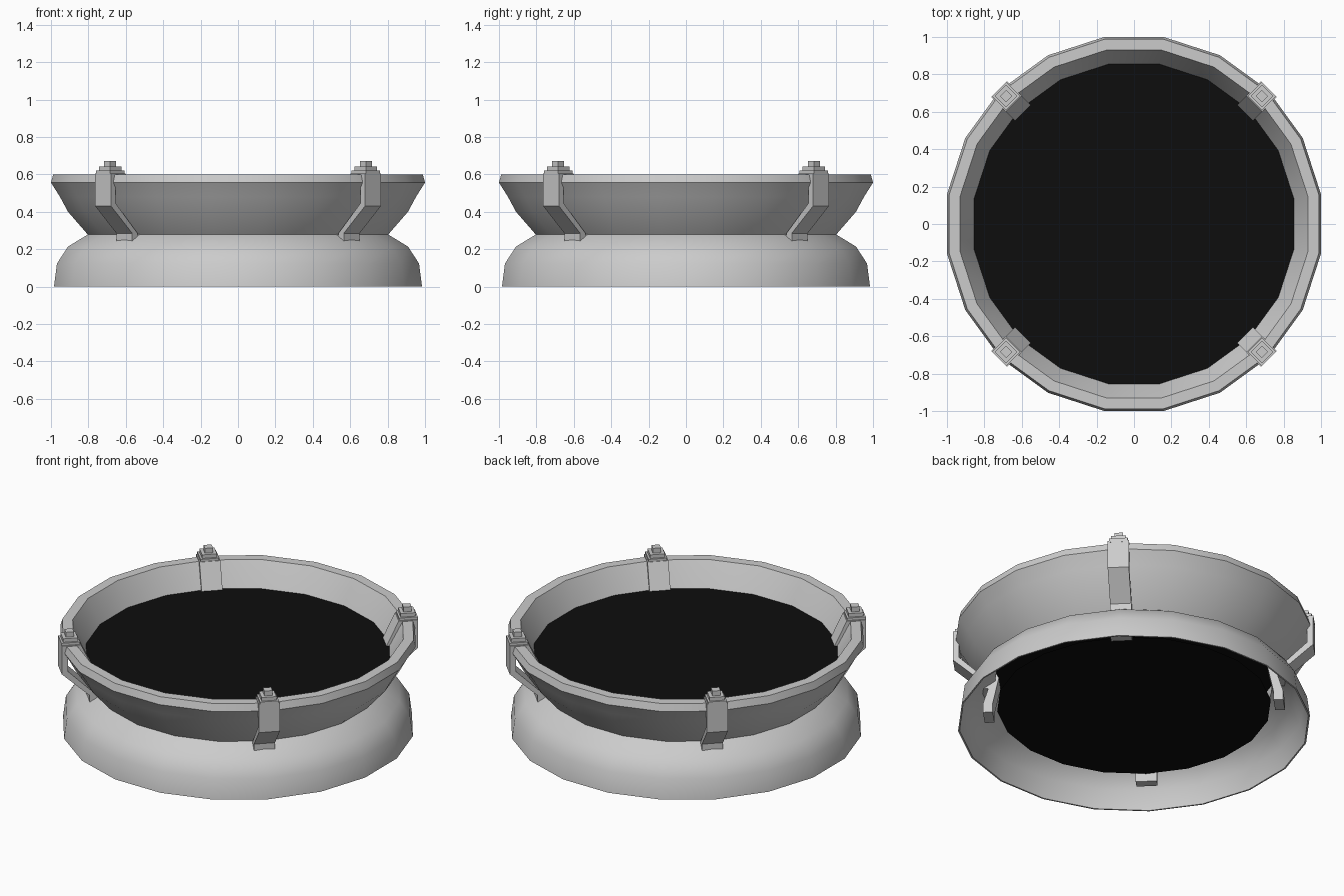
import bpy, bmesh, math
from mathutils import Matrix

if "Cube" in bpy.data.objects:
    bpy.data.objects.remove(bpy.data.objects["Cube"])

SIDES = 20
FLAT = 1 / math.cos(math.pi / SIDES)  # flat radius -> corner radius


def finish(bm, name, smooth=None, mat=None):
    bmesh.ops.recalc_face_normals(bm, faces=bm.faces)
    me = bpy.data.meshes.new(name)
    bm.to_mesh(me)
    bm.free()
    ob = bpy.data.objects.new(name, me)
    bpy.context.collection.objects.link(ob)
    if mat:
        me.materials.append(mat)
    if smooth:
        bpy.ops.object.select_all(action='DESELECT')
        ob.select_set(True)
        bpy.context.view_layer.objects.active = ob
        bpy.ops.object.shade_smooth_by_angle(angle=math.radians(smooth))
    return ob


def ring_point(r, z, i):
    a = math.tau * (i + 0.5) / SIDES
    return (r * FLAT * math.cos(a), r * FLAT * math.sin(a), z)


def lathe(name, profile, smooth):
    bm = bmesh.new()
    rings = [[bm.verts.new(ring_point(r, z, i)) for i in range(SIDES)] for r, z in profile]
    for a, b in zip(rings, rings[1:] + rings[:1]):
        for i in range(SIDES):
            j = (i + 1) % SIDES
            bm.faces.new((a[i], a[j], b[j], b[i]))
    return finish(bm, name, smooth)


def disc(name, r, z, mat):
    bm = bmesh.new()
    bm.faces.new([bm.verts.new(ring_point(r, z, i)) for i in range(SIDES)])
    return finish(bm, name, mat=mat)


# Waisted ring: flared base, narrow neck, flared rim
lathe("waisted_ring", [
    (0.984, 0), (0.968, 0.123), (0.909, 0.214), (0.803, 0.278),
    (0.909, 0.40), (0.952, 0.48), (1.0, 0.556), (0.988, 0.60),
    (0.93, 0.60), (0.855, 0.455), (0.78, 0.28),
    (0.89, 0.205), (0.952, 0.118), (0.975, 0)], 40)

# Black panels closing the opening
black = bpy.data.materials.new("black")
black.diffuse_color = (0.004, 0.004, 0.004, 1)
black.use_nodes = True
black.node_tree.nodes["Principled BSDF"].inputs["Base Color"].default_value = black.diffuse_color
disc("upper_panel", 0.857, 0.455, black)
disc("lower_panel", 0.765, 0.117, black)

# Clamp side profile (radius, height): strap hooked over the rim with two feet
STRAP = [
    (0.86, 0.235), (0.86, 0.285), (1.02, 0.43), (1.02, 0.605), (0.91, 0.605),
    (0.84, 0.455), (0.76, 0.30), (0.795, 0.135), (0.795, 0.08), (0.85, 0.08),
    (0.85, 0.135), (0.80, 0.30), (0.885, 0.455), (0.94, 0.58), (0.985, 0.58),
    (0.985, 0.445), (0.82, 0.285), (0.81, 0.235)]
# Stacked square washer, nut and bolt end: (side, bottom, top)
STACK = [(0.107, 0.595, 0.62), (0.085, 0.62, 0.642), (0.046, 0.642, 0.672)]


def clamp(index):
    turn = Matrix.Rotation(math.radians(45 + 90 * index), 4, 'Z')
    bm = bmesh.new()
    face = bm.faces.new([bm.verts.new((r, -0.06, z)) for r, z in STRAP])
    ext = bmesh.ops.extrude_face_region(bm, geom=[face], use_keep_orig=True)
    new = [g for g in ext["geom"] if isinstance(g, bmesh.types.BMVert)]
    bmesh.ops.translate(bm, verts=new, vec=(0, 0.12, 0))
    bm.transform(turn)
    finish(bm, f"clamp_strap_{index + 1}")
    bm = bmesh.new()
    for side, z0, z1 in STACK:
        m = Matrix.Translation((0.967, 0, (z0 + z1) / 2)) @ Matrix.Diagonal((side, side, z1 - z0, 1))
        bmesh.ops.create_cube(bm, size=1, matrix=turn @ m)
    finish(bm, f"clamp_bolt_{index + 1}")


for k in range(4):
    clamp(k)
